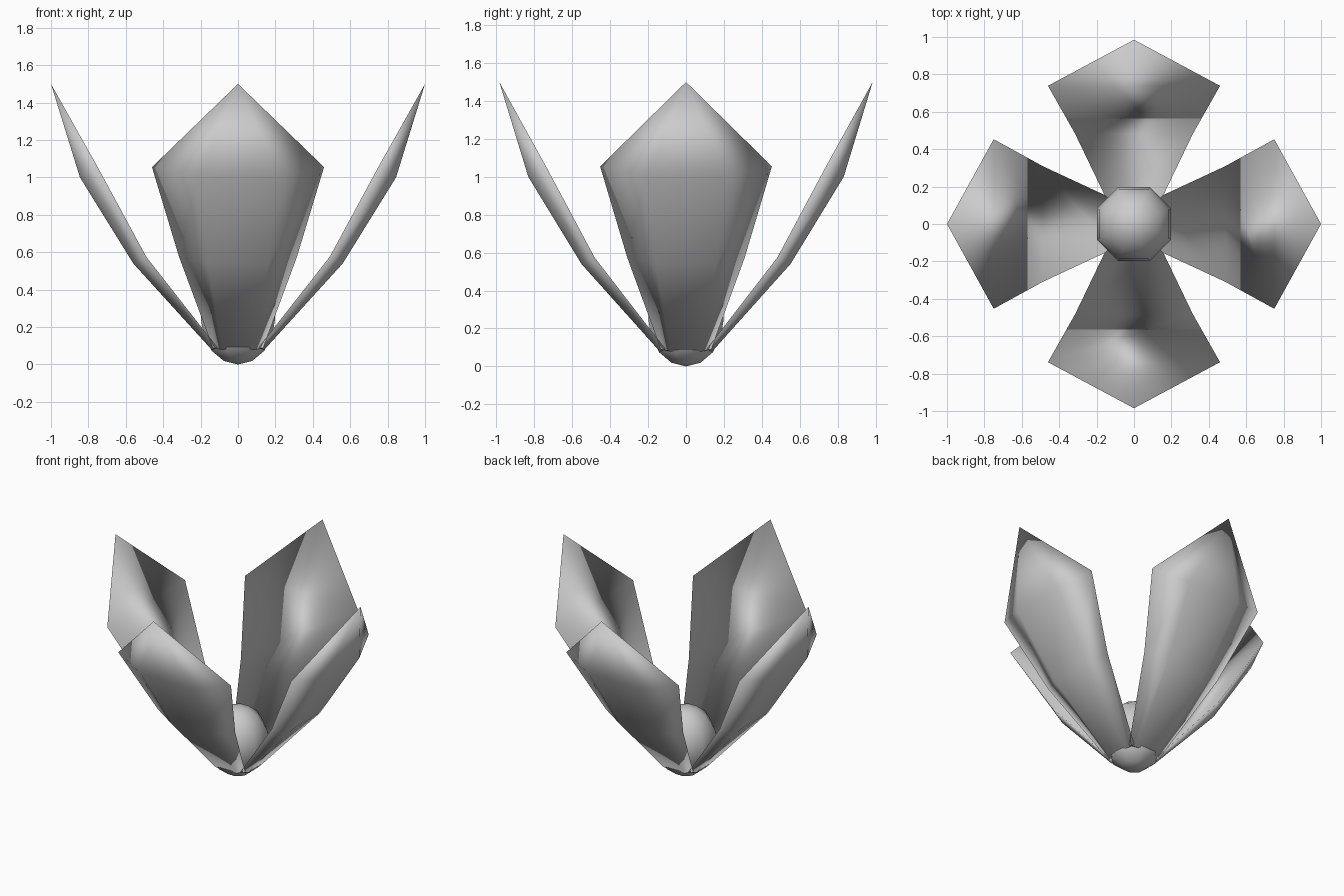
import bpy, bmesh, math
from mathutils import Matrix

if "Cube" in bpy.data.objects:
    bpy.data.objects.remove(bpy.data.objects["Cube"])

# petal sections from base upward: inner rim point and outer back point (outward, half width, up)
ROWS = [
    ((0.11, 0.135, 0.09), (0.14, 0.085, 0.078)),
    ((0.49, 0.315, 0.575), (0.56, 0.16, 0.54)),
    ((0.75, 0.46, 1.055), (0.845, 0.21, 1.0)),
]
TIP = (1.0, 0.0, 1.5)


def add_object(name, bm):
    bmesh.ops.recalc_face_normals(bm, faces=bm.faces[:])
    for f in bm.faces:
        f.smooth = True
    me = bpy.data.meshes.new(name)
    bm.to_mesh(me)
    bm.free()
    ob = bpy.data.objects.new(name, me)
    bpy.context.collection.objects.link(ob)
    return ob


def petal(name, angle):
    bm = bmesh.new()
    rings = []
    for (ix, iy, iz), (ox, oy, oz) in ROWS:
        ring = [(ix, iy, iz), (ix, -iy, iz), (ox, -oy, oz), (ox, oy, oz)]
        rings.append([bm.verts.new(p) for p in ring])
    bm.faces.new(rings[0])
    tip = bm.verts.new(TIP)
    for i in range(4):
        j = (i + 1) % 4
        for lo, hi in zip(rings, rings[1:]):
            bm.faces.new((lo[i], lo[j], hi[j], hi[i]))
        # pointed end
        bm.faces.new((rings[-1][i], rings[-1][j], tip))
    bm.transform(Matrix.Diagonal((1, 0.985, 1, 1)) @ Matrix.Rotation(angle, 4, 'Z'))
    return add_object(name, bm)


# four petals around the centre
for i, side in enumerate(("right", "back", "left", "front")):
    petal("petal_" + side, i * math.pi / 2)

# egg-shaped flower centre
bm = bmesh.new()
bmesh.ops.create_uvsphere(bm, u_segments=8, v_segments=8, radius=1)
bm.transform(Matrix.Translation((0, 0, 0.25)) @ Matrix.Diagonal((0.2155, 0.2155, 0.25, 1))
             @ Matrix.Rotation(math.pi / 8, 4, 'Z'))
add_object("flower_centre", bm)
